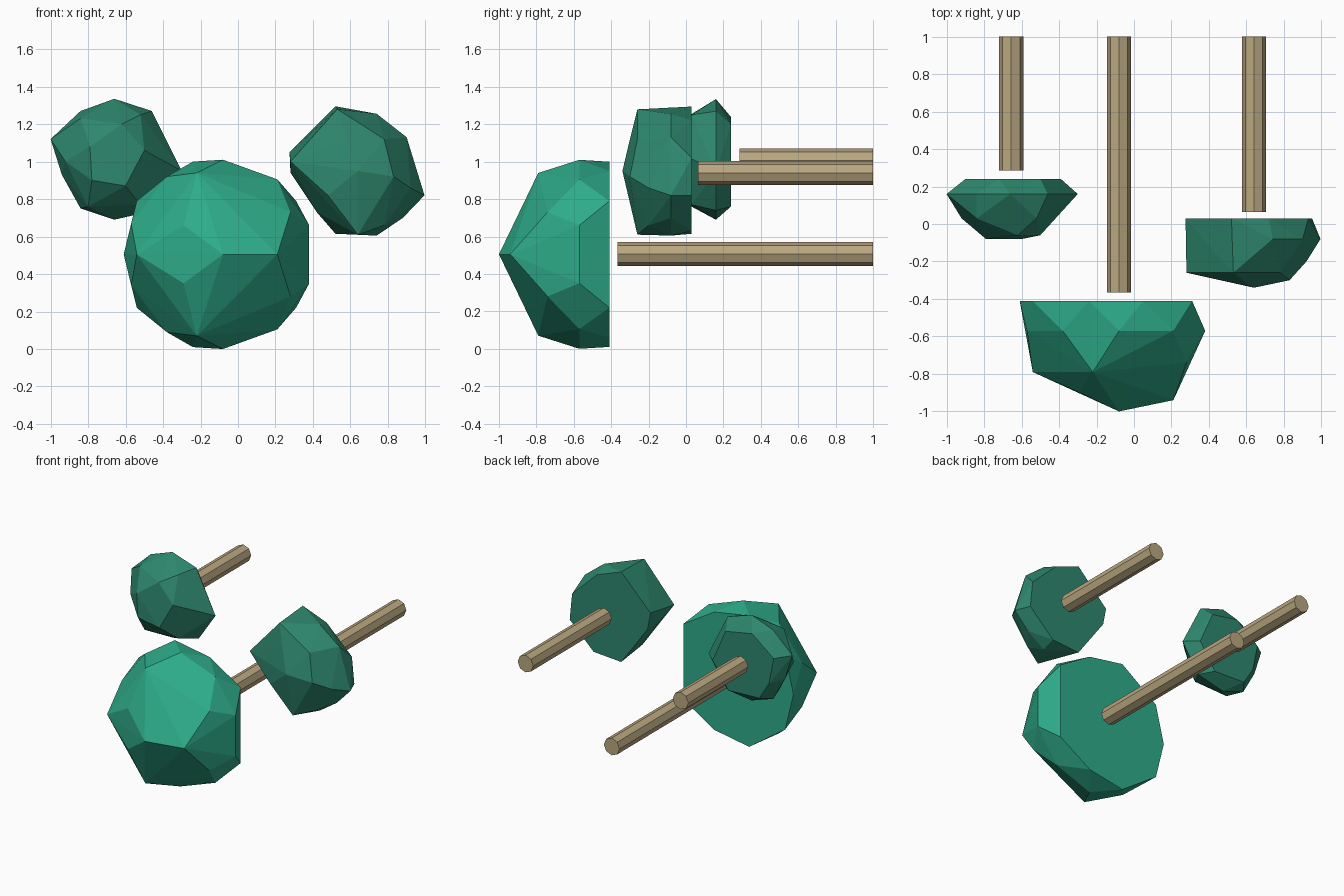
import bpy, bmesh, math
from mathutils import Matrix

if "Cube" in bpy.data.objects:
    bpy.data.objects.remove(bpy.data.objects["Cube"])


def srgb(r, g, b):
    return [((c / 255 + 0.055) / 1.055) ** 2.4 for c in (r, g, b)] + [1.0]


def material(name, rgb):
    m = bpy.data.materials.new(name)
    m.diffuse_color = srgb(*rgb)
    m.use_nodes = True
    m.node_tree.nodes["Principled BSDF"].inputs["Base Color"].default_value = m.diffuse_color
    return m


bright_green = material("bright green", (46, 172, 138))
deep_green = material("deep green", (46, 136, 110))
wood = material("pale wood", (186, 167, 128))


def finish(bm, name, mat):
    bmesh.ops.recalc_face_normals(bm, faces=bm.faces)
    me = bpy.data.meshes.new(name)
    bm.to_mesh(me)
    bm.free()
    me.materials.append(mat)
    bpy.context.collection.objects.link(bpy.data.objects.new(name, me))


def clump(name, mat, slices, mirror_z=None):
    """Faceted dome: hull around outlines {y: [(x, z), ...]}, optionally mirrored in z."""
    bm = bmesh.new()
    for y, outline in slices.items():
        for x, z in outline:
            bm.verts.new((x, y, z))
            if mirror_z is not None and abs(z - mirror_z) > 0.001:
                bm.verts.new((x, y, 2 * mirror_z - z))
    res = bmesh.ops.convex_hull(bm, input=bm.verts)
    junk = {g for g in res["geom_interior"] + res["geom_unused"]
            if isinstance(g, bmesh.types.BMVert)}
    bmesh.ops.delete(bm, geom=list(junk), context='VERTS')
    finish(bm, name, mat)


def stem(name, x, z, y0, y1=1.0, r=0.065):
    bm = bmesh.new()
    place = Matrix.Translation((x, (y0 + y1) / 2, z)) @ Matrix.Rotation(math.pi / 2, 4, 'X')
    bmesh.ops.create_cone(bm, cap_ends=True, segments=8, radius1=r, radius2=r,
                          depth=y1 - y0, matrix=place)
    finish(bm, name, wood)


# Large front clump, symmetric top to bottom
clump("large_clump", bright_green, {
    -1.00: [(-0.08, 0.505)],
    -0.94: [(0.21, 0.505)],
    -0.90: [(-0.29, 0.66)],
    -0.79: [(-0.22, 0.94), (-0.54, 0.505)],
    -0.74: [(0.28, 0.73)],
    -0.57: [(-0.57, 0.67), (-0.38, 0.92), (-0.08, 1.01), (0.21, 0.905), (0.38, 0.66)],
    -0.41: [(-0.61, 0.505), (-0.54, 0.79), (-0.24, 1.00), (0.05, 0.95), (0.31, 0.79)],
}, mirror_z=0.505)

# Small clump at the back left
clump("left_clump", deep_green, {
    -0.08: [(-0.79, 1.08), (-0.78, 0.90), (-0.60, 0.87)],
    -0.06: [(-0.62, 1.20), (-0.50, 1.06)],
    0.03: [(-0.84, 1.23), (-0.52, 1.25), (-0.80, 0.76), (-0.52, 0.77), (-0.92, 1.0)],
    0.16: [(-1.0, 1.12), (-0.84, 1.27), (-0.66, 1.335), (-0.46, 1.27), (-0.30, 0.95),
           (-0.44, 0.74), (-0.66, 0.69), (-0.84, 0.75), (-0.94, 0.93)],
    0.24: [(-0.90, 1.10), (-0.72, 1.24), (-0.50, 1.20), (-0.39, 0.95),
           (-0.52, 0.76), (-0.78, 0.77), (-0.86, 0.90)],
}, )

# Small clump at the right
clump("right_clump", deep_green, {
    -0.34: [(0.64, 0.95)],
    -0.30: [(0.83, 0.92), (0.48, 0.82), (0.58, 1.12)],
    -0.26: [(0.28, 1.00), (0.53, 1.28), (0.78, 1.12), (0.64, 0.61)],
    -0.20: [(0.92, 0.86), (0.78, 0.66)],
    -0.08: [(0.74, 1.255), (0.90, 1.13), (0.995, 0.82), (0.88, 0.70),
            (0.74, 0.605), (0.42, 0.73), (0.28, 0.94)],
    0.03: [(0.275, 1.05), (0.52, 1.295), (0.72, 1.22), (0.93, 1.02), (0.95, 0.82),
           (0.75, 0.63), (0.52, 0.615), (0.30, 0.92)],
})

# Straight stems running to the back
stem("large_stem", -0.08, 0.507, -0.365)
stem("left_stem", -0.655, 1.007, 0.285)
stem("right_stem", 0.64, 0.94, 0.065)
